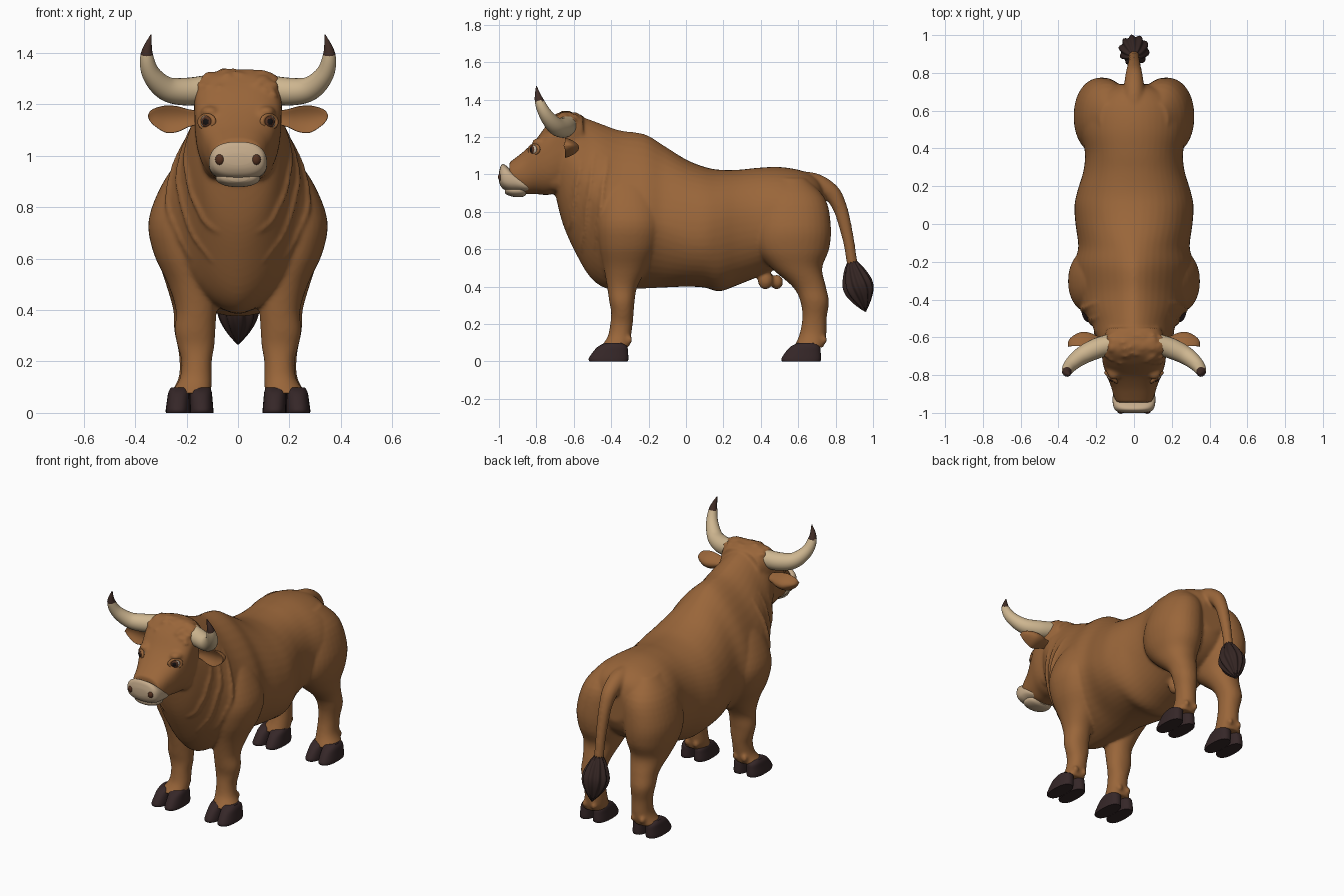
import bpy, bmesh, math, random
from mathutils import Vector, Matrix

if "Cube" in bpy.data.objects:
    bpy.data.objects.remove(bpy.data.objects["Cube"])

random.seed(4)
TAU = math.tau


def material(name, r, g, b):
    m = bpy.data.materials.new(name)
    m.diffuse_color = (r, g, b, 1)
    m.use_nodes = True
    m.node_tree.nodes["Principled BSDF"].inputs["Base Color"].default_value = m.diffuse_color
    return m


BROWN = material("brown hide", 0.32, 0.132, 0.042)
HORN = material("pale horn", 0.62, 0.47, 0.28)
MUZZLE = material("cream muzzle", 0.56, 0.41, 0.26)
TIP = material("dark horn tip", 0.055, 0.027, 0.02)
HOOF = material("dark hoof", 0.036, 0.02, 0.021)
HAIR = material("dark tail hair", 0.035, 0.019, 0.017)
EYE = material("eye white", 0.5, 0.42, 0.33)
IRIS = material("dark brown iris", 0.09, 0.032, 0.015)
PUPIL = material("black pupil", 0.008, 0.006, 0.006)


# ---------- helpers ----------
def spline(st, k=4):
    out = []
    for i in range(len(st) - 1):
        q = st[max(i - 1, 0)], st[i], st[i + 1], st[min(i + 2, len(st) - 1)]
        for j in range(k):
            t = j / k
            out.append(tuple(0.5 * (2 * b + (c - a) * t + (2 * a - 5 * b + 4 * c - d) * t * t
                                    + (3 * b - a - 3 * c + d) * t ** 3) for a, b, c, d in zip(*q)))
    return out + [tuple(st[-1])]


def power(v, n):
    return math.copysign(abs(v) ** (2 / n), v)


def along_y(s, t):
    """Egg section: y, bottom, top, height of widest point, half width, squareness."""
    y, bot, top, zw, hw, n = s
    q = power(math.sin(t), n)
    return Vector((hw * power(math.cos(t), n), y, zw + q * (top - zw if q > 0 else zw - bot)))


def along_z(s, t, n=2.15):
    """Leg section: z, inner x, outer x, front y, back y."""
    z, x0, x1, y0, y1 = s
    return Vector(((x0 + x1) / 2 + (x1 - x0) / 2 * power(math.cos(t), n),
                   (y0 + y1) / 2 + (y1 - y0) / 2 * power(math.sin(t), n), z))


def muzzle_pt(s, t):
    """Head section whose rear rim leans forward at the top."""
    p = along_y(s, t)
    p.y -= .8 * (p.z - .96) * min(1, max(0, (s[0] + 1) / .14))
    return p


def skin(bm, rings, side=1):
    vs = [[bm.verts.new((p[0] * side, p[1], p[2])) for p in r] for r in rings]
    n = len(vs[0])
    for a, b in zip(vs, vs[1:]):
        for i in range(n):
            bm.faces.new((a[i], a[(i + 1) % n], b[(i + 1) % n], b[i]))
    bm.faces.new(vs[0][::-1])
    bm.faces.new(vs[-1])


def loft(bm, stations, fn, side=1, n=32, k=4):
    skin(bm, [[fn(s, TAU * i / n) for i in range(n)] for s in spline(stations, k)], side)


def tube(bm, path, side=1, n=20, ref=(1, 0, 0), k=5, flutes=0, depth=0.0):
    pts = spline(path, k)
    rings = []
    for i, p in enumerate(pts):
        d = Vector(pts[min(i + 1, len(pts) - 1)][:3]) - Vector(pts[max(i - 1, 0)][:3])
        u = d.cross(Vector(ref)).normalized()
        v = d.cross(u).normalized()
        ring = []
        for j in range(n):
            t = TAU * j / n
            r = max(p[3], 0.002) * (1 + depth * math.cos(flutes * t + i * 0.12))
            ring.append(Vector(p[:3]) + (u * math.cos(t) + v * math.sin(t)) * r)
        rings.append(ring)
    skin(bm, rings, side)


def ball(bm, c, r, side=1):
    bmesh.ops.create_uvsphere(bm, u_segments=20, v_segments=14, radius=1, matrix=Matrix.Translation(
        (c[0] * side, c[1], c[2])) @ Matrix.Diagonal((*r, 1)))


def finish(name, bm, mats, rule=None):
    bmesh.ops.recalc_face_normals(bm, faces=bm.faces[:])
    if rule:
        for f in bm.faces:
            f.material_index = rule(f.calc_center_median())
    me = bpy.data.meshes.new(name)
    bm.to_mesh(me)
    bm.free()
    for m in mats:
        me.materials.append(m)
    me.shade_smooth()
    me.set_sharp_from_angle(angle=math.radians(50))
    ob = bpy.data.objects.new(name, me)
    bpy.context.collection.objects.link(ob)
    return ob


# ---------- body: overlapping masses fused into one hide ----------
bm = bmesh.new()
trunk = [(-.70, .90, 1.24, 1.08, .13, 2), (-.66, .74, 1.30, 1.08, .165, 2), (-.60, .60, 1.315, 1.02, .195, 1.9),
         (-.52, .46, 1.295, .90, .23, 1.75), (-.44, .395, 1.265, .80, .28, 1.65), (-.35, .385, 1.235, .75, .30, 1.6),
         (-.22, .39, 1.215, .74, .315, 1.6), (-.12, .395, 1.155, .73, .295, 1.75), (0, .40, 1.08, .70, .31, 2),
         (.10, .395, 1.04, .70, .315, 2.1), (.18, .375, 1.025, .72, .298, 2.1), (.28, .41, 1.025, .74, .268, 2.1),
         (.38, .45, 1.035, .75, .26, 2.1), (.50, .50, 1.04, .76, .285, 2), (.62, .55, 1.02, .76, .275, 2),
         (.70, .62, .98, .78, .19, 2), (.74, .70, .92, .80, .08, 2)]
loft(bm, trunk, along_y, n=48)
head = [(-.55, 1.0, 1.315, 1.2, .14, 2.4), (-.62, .96, 1.333, 1.2, .168, 3), (-.68, .91, 1.325, 1.2, .17, 3),
        (-.74, .89, 1.27, 1.14, .165, 2.6), (-.80, .895, 1.19, 1.09, .146, 2.4), (-.86, .895, 1.13, 1.03, .122, 2.4),
        (-.91, .92, 1.09, 1.0, .108, 2.4), (-.945, .96, 1.064, 1.0, .092, 2.4)]
loft(bm, head, along_y, n=40)
front_leg = [(1.02, .10, .20, -.36, -.24), (.90, .08, .29, -.45, -.165), (.75, .08, .348, -.475, -.13),
             (.62, .08, .328, -.465, -.15), (.50, .075, .272, -.44, -.205), (.40, .083, .242, -.422, -.26),
             (.32, .088, .246, -.41, -.275), (.26, .092, .235, -.40, -.28), (.20, .102, .22, -.405, -.285),
             (.13, .102, .228, -.42, -.295), (.075, .105, .265, -.46, -.305)]
hind_leg = [(.98, .06, .18, .46, .64), (.87, .02, .27, .395, .745), (.72, .02, .317, .365, .775),
            (.60, .03, .31, .375, .765), (.50, .055, .28, .455, .728), (.40, .088, .252, .57, .748),
            (.32, .105, .248, .612, .764), (.23, .108, .23, .622, .752), (.14, .105, .23, .605, .75),
            (.075, .105, .265, .575, .735)]
for s in (1, -1):
    loft(bm, front_leg, along_z, s)
    loft(bm, hind_leg, along_z, s)
    for y in (-.305, .735):                                  # dewclaws
        for x in (.14, .205):
            ball(bm, (x, y, .115), (.018, .02, .022), s)
    ball(bm, (.108, -.775, 1.17), (.038, .05, .026), s)      # brow
    ball(bm, (.085, -.69, 1.0), (.06, .09, .09), s)          # cheek
    ball(bm, (.035, .425, .435), (.036, .042, .05), s)       # underside
    # faint neck folds laid along the trunk surface
    dense = spline(trunk, 12)
    for y0, a0, a1 in ((-.42, 45, -40), (-.49, 40, -60), (-.56, 20, -65)):
        path = []
        for i in range(9):
            y = y0 - .07 * i / 8
            sec = min(dense, key=lambda q: abs(q[0] - y))
            path.append((*along_y(sec, math.radians(a0 + (a1 - a0) * i / 8)), .004 + .009 * math.sin(math.pi * i / 8)))
        tube(bm, path, s, n=10, ref=(0, 1, 0.1), k=3)
ball(bm, (0, .485, .425), (.035, .035, .04))
tail = [(0, .54, .965, .055), (0, .68, .952, .057), (0, .775, .903, .048), (0, .82, .83, .039),
        (0, .845, .75, .035), (0, .872, .63, .03), (0, .89, .51, .029)]
tube(bm, tail)
# curly forelock bumps on the crown
crown = spline(head[:5], 8)
for i in range(60):
    sec = random.choice(crown[4:24])
    p = along_y(sec, math.radians(random.uniform(35, 145)))
    r = random.uniform(.011, .017)
    ball(bm, p - Vector((0, 0, .004)), (r * 1.4, r, r * .8))
body = finish("body", bm, [BROWN])
m = body.modifiers.new("fuse", 'REMESH')
m.mode, m.voxel_size, m.use_smooth_shade = 'VOXEL', 0.0095, True
m = body.modifiers.new("soften", 'SMOOTH')
m.factor, m.iterations = 0.5, 6

# ---------- muzzle and lower lip ----------
bm = bmesh.new()
loft(bm, [(-.855, .915, .97, .94, .09, 2.4), (-.88, .905, 1.0, .955, .108, 2.5), (-.92, .905, 1.045, .968, .113, 2.5),
          (-.955, .908, 1.055, .972, .111, 2.5), (-.982, .922, 1.045, .978, .10, 2.4), (-.995, .945, 1.025, .985, .078, 2.2),
          (-1.0, .965, 1.01, .985, .05, 2.1)], muzzle_pt, n=40)
finish("muzzle", bm, [MUZZLE])
bm = bmesh.new()
loft(bm, [(-.855, .89, .93, .91, .05, 2), (-.875, .88, .935, .915, .08, 2.2), (-.92, .88, .935, .915, .086, 2.2),
          (-.955, .89, .935, .918, .07, 2.2), (-.968, .90, .93, .918, .04, 2)], along_y)
finish("lower_lip", bm, [MUZZLE])

for s, tag in ((1, "left"), (-1, "right")):
    # nostril
    bm = bmesh.new()
    ball(bm, (.07, -.985, .986), (.02, .02, .024), s)
    finish(tag + "_nostril", bm, [IRIS])
    # eye with iris and pupil chosen by direction
    c = Vector((.111 * s, -.80, 1.132))
    look = Vector((.66 * s, -.75, .05)).normalized()
    gaze = Vector((.45 * s, -.89, .03)).normalized()
    bm = bmesh.new()
    bmesh.ops.create_icosphere(bm, subdivisions=4, radius=.034, matrix=Matrix.Translation(c))

    def eye_rule(p):
        d = (p - c).normalized().dot(gaze)
        return 2 if d > .93 else 1 if d > .74 else 0
    finish(tag + "_eye", bm, [EYE, IRIS, PUPIL], eye_rule)
    # eyelid ring
    bm = bmesh.new()
    u = look.cross(Vector((0, 0, 1))).normalized()
    v = look.cross(u)
    rings = [[c + look * .016 + (u * math.cos(a) * 1.15 + v * math.sin(a) * .82) * (.031 + .009 * math.cos(b))
              + look * .009 * math.sin(b) for b in (TAU * j / 10 for j in range(10))]
             for a in (TAU * i / 28 for i in range(29))]
    skin(bm, rings)
    finish(tag + "_eyelid", bm, [BROWN])
    # horn with dark tip
    bm = bmesh.new()
    tube(bm, [(.12, -.635, 1.26, .054), (.20, -.66, 1.25, .054), (.28, -.70, 1.262, .047),
              (.338, -.75, 1.32, .036), (.355, -.785, 1.395, .024), (.338, -.80, 1.472, .002)],
         s, n=24, ref=(0, 1, 0), k=8)
    finish(tag + "_horn", bm, [HORN, TIP], lambda p: int(p.z > 1.393))
    # cupped leaf-shaped ear
    bm = bmesh.new()
    rings = []
    for x, z, h in spline([(.13, 1.15, .022), (.19, 1.147, .034), (.235, 1.143, .05), (.28, 1.143, .053),
                           (.32, 1.15, .037), (.342, 1.154, .02), (.35, 1.155, .004)]):
        ring = []
        for i in range(24):
            t = TAU * i / 24
            w = 1 - math.cos(t) ** 2
            bow = h * w * (1.15 if math.sin(t) > 0 else .5)
            ring.append((x, -.645 + bow + .012 * math.sin(t), z + h * math.cos(t)))
        rings.append(ring)
    skin(bm, rings, s)
    finish(tag + "_ear", bm, [BROWN])
    # cloven hooves
    for leg, y in (("front", -.52), ("hind", .51)):
        bm = bmesh.new()
        for x0, x1, a, b in ((.096, .188, .006, 0), (.188, .281, 0, -.01)):
            loft(bm, [(0, x0, x1, y + .004, y + .208), (.015, x0, x1, y, y + .212),
                      (.05, x0 + a / 2, x1 + b / 2, y + .022, y + .21), (.08, x0 + a, x1 + b, y + .05, y + .205),
                      (.098, x0 + 2 * a, x1 + 2 * b, y + .085, y + .18)],
                 lambda q, t: along_z(q, t, 2.4), s, n=28)
        finish(f"{tag}_{leg}_hoof", bm, [HOOF])

# ---------- tail tuft ----------
bm = bmesh.new()
tube(bm, [(0, .888, .535, .024), (0, .897, .49, .05), (0, .915, .42, .074), (0, .93, .37, .07),
          (0, .946, .315, .042), (0, .96, .266, .003)], n=72, flutes=10, depth=.1)
finish("tail_tuft", bm, [HAIR])
